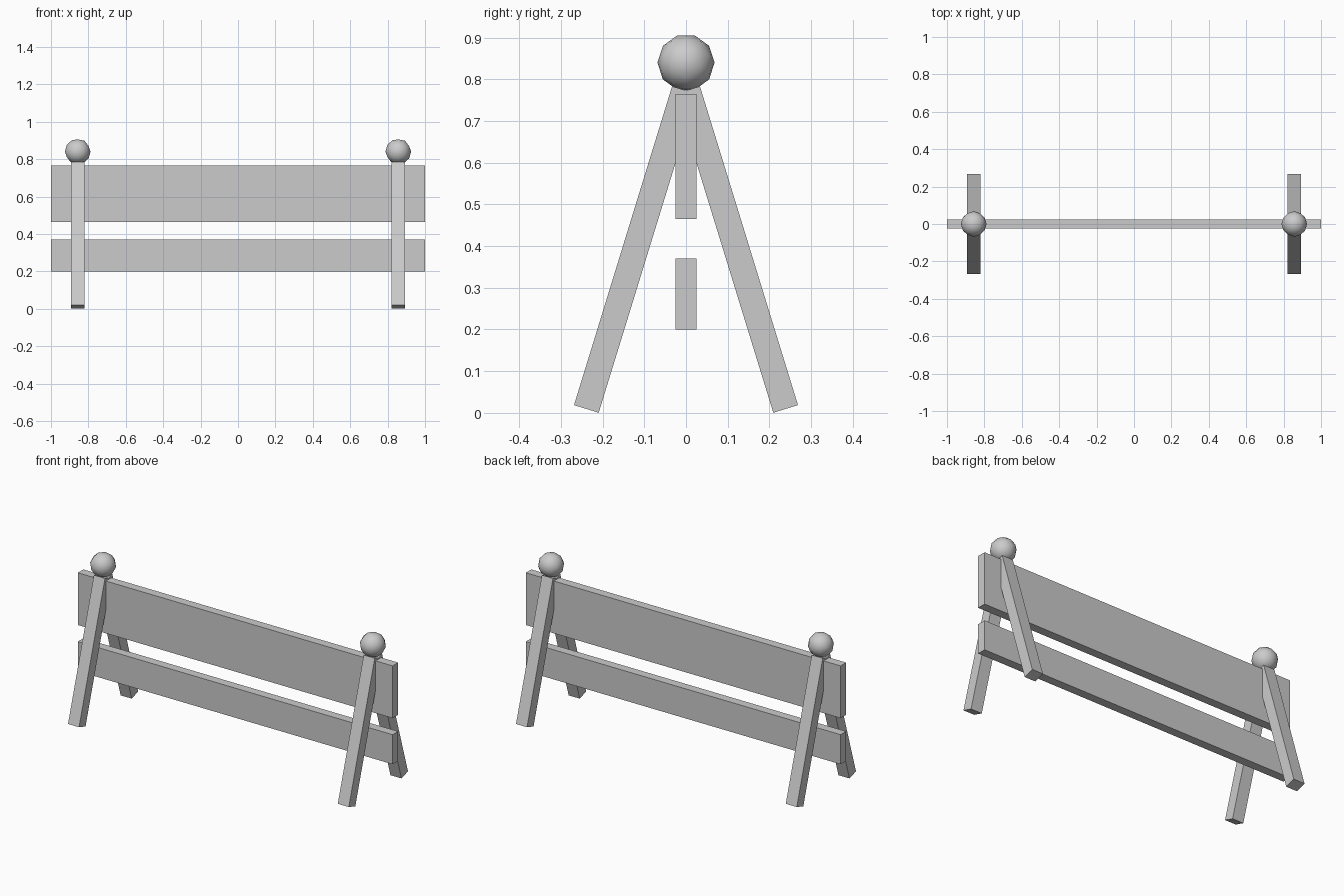
import bpy
from math import radians, sin, cos

if "Cube" in bpy.data.objects:
    bpy.data.objects.remove(bpy.data.objects["Cube"])


def box(name, loc, size, tilt=0.0):
    bpy.ops.mesh.primitive_cube_add(size=1, location=loc)
    ob = bpy.context.object
    ob.name = name
    ob.scale = size
    bpy.ops.object.transform_apply(location=False, rotation=False, scale=True)
    ob.rotation_euler.x = tilt
    return ob


# Horizontal boards
box("upper_board", (0, 0, 0.615), (2.0, 0.05, 0.30))
box("lower_board", (0, 0, 0.285), (2.0, 0.05, 0.17))

LEAN = radians(17.1)
LEG_LEN, LEG_W, LEG_X = 0.80, 0.062, 0.857
FOOT_Y, FOOT_Z = 0.239, 0.0095

for side, x in (("left", -LEG_X), ("right", LEG_X)):
    # Splayed pair of legs, square-cut at both ends
    for end, s in (("front", -1), ("back", 1)):
        mid_y = s * (FOOT_Y - sin(LEAN) * LEG_LEN / 2)
        mid_z = FOOT_Z + cos(LEAN) * LEG_LEN / 2
        box(f"{end}_{side}_leg", (x, mid_y, mid_z),
            (0.07, LEG_W, LEG_LEN), s * LEAN)

    # Low-poly lamp ball on top of the legs
    bpy.ops.mesh.primitive_ico_sphere_add(
        subdivisions=2, radius=0.0685, location=(x, 0, 0.84),
        rotation=(0, radians(90), 0))
    ball = bpy.context.object
    ball.name = f"{side}_lamp_ball"
    bpy.ops.object.shade_smooth_by_angle(angle=radians(30))
